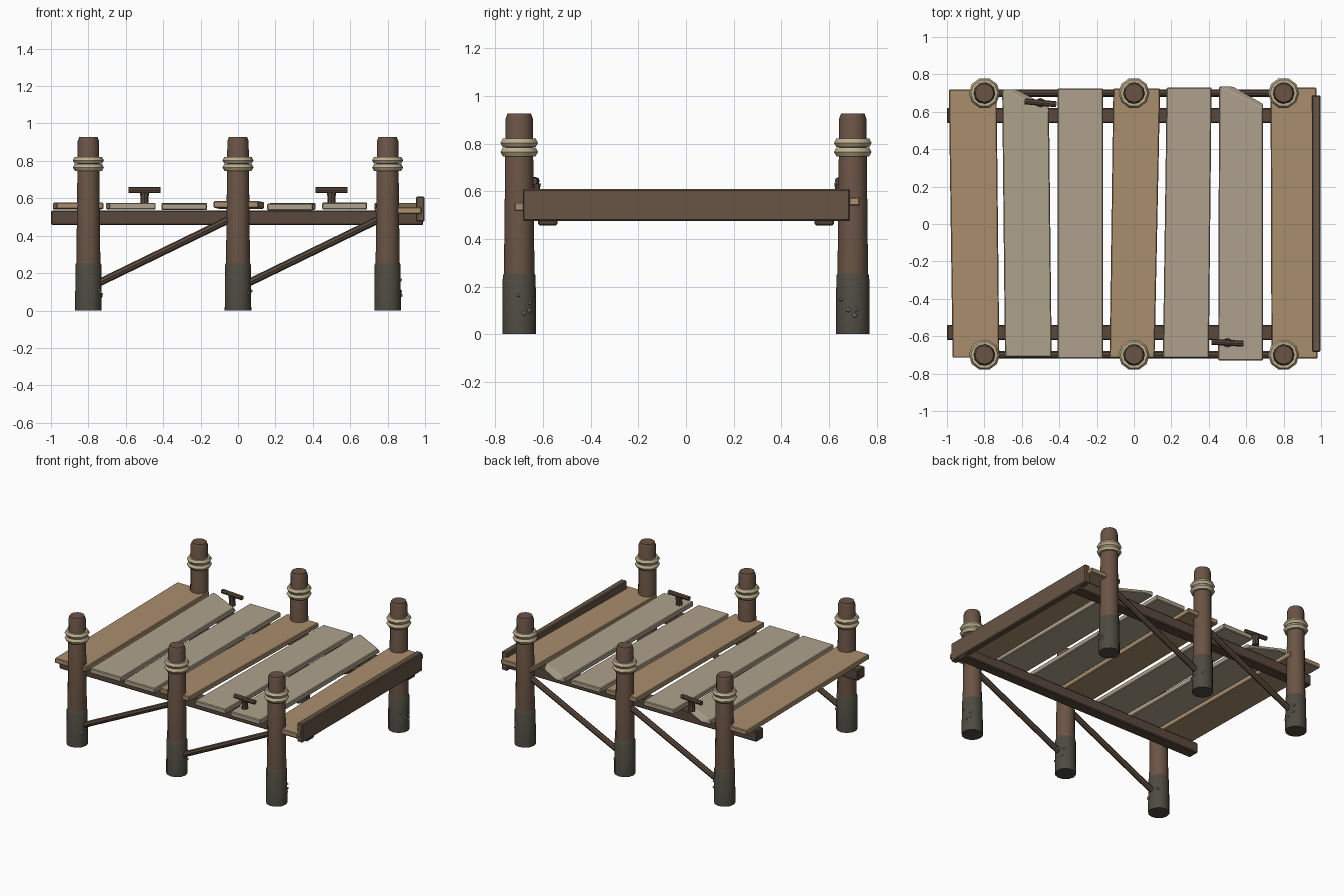
import bpy, bmesh, math, random
from mathutils import Vector, Matrix

if "Cube" in bpy.data.objects:
    bpy.data.objects.remove(bpy.data.objects["Cube"])

random.seed(4)

def mat(name, r, g, b):
    m = bpy.data.materials.new(name)
    m.diffuse_color = (r, g, b, 1)
    m.use_nodes = True
    m.node_tree.nodes["Principled BSDF"].inputs["Base Color"].default_value = m.diffuse_color
    return m

WOOD = mat("post wood", 0.145, 0.088, 0.06)
DARK = mat("beam wood", 0.10, 0.065, 0.045)
BUMP = mat("bumper wood", 0.135, 0.09, 0.058)
WET = mat("wet wood", 0.075, 0.07, 0.052)
TAN = mat("tan plank", 0.40, 0.27, 0.155)
GREY = mat("weathered plank", 0.43, 0.36, 0.265)
ROPE = mat("rope", 0.50, 0.42, 0.27)
SHELL = mat("barnacle", 0.35, 0.33, 0.29)

def finish(name, bm, m, smooth=True, bevel=0):
    bmesh.ops.recalc_face_normals(bm, faces=bm.faces)
    me = bpy.data.meshes.new(name)
    bm.to_mesh(me)
    bm.free()
    ob = bpy.data.objects.new(name, me)
    bpy.context.collection.objects.link(ob)
    me.materials.append(m)
    if bevel:
        b = ob.modifiers.new("bevel", 'BEVEL')
        b.width, b.segments = bevel, 1
    if smooth:
        bpy.ops.object.select_all(action='DESELECT')
        ob.select_set(True)
        bpy.context.view_layer.objects.active = ob
        bpy.ops.object.shade_smooth_by_angle(angle=math.radians(40))
    return ob

def lathe(name, profile, loc, m, n=12, closed=False):
    """Rings of (radius, z) joined up; closed profiles make a torus."""
    bm = bmesh.new()
    rings = [[bm.verts.new((loc[0] + r * math.cos(2 * math.pi * i / n),
                            loc[1] + r * math.sin(2 * math.pi * i / n),
                            loc[2] + z)) for i in range(n)] for r, z in profile]
    pairs = list(zip(rings, rings[1:]))
    if closed:
        pairs.append((rings[-1], rings[0]))
    else:
        bm.faces.new(rings[0])
        bm.faces.new(rings[-1])
    for a, b in pairs:
        for i in range(n):
            j = (i + 1) % n
            bm.faces.new((a[i], a[j], b[j], b[i]))
    return finish(name, bm, m)

def rod(name, a, b, r, m, n=8):
    a, b = Vector(a), Vector(b)
    d = b - a
    bm = bmesh.new()
    mx = Matrix.Translation((a + b) / 2) @ d.to_track_quat('Z', 'Y').to_matrix().to_4x4()
    bmesh.ops.create_cone(bm, cap_ends=True, segments=n, radius1=r, radius2=r,
                          depth=d.length, matrix=mx)
    return finish(name, bm, m)

def box(name, lo, hi, m, bevel=0.006):
    lo, hi = Vector(lo), Vector(hi)
    bm = bmesh.new()
    bmesh.ops.create_cube(bm, size=1, matrix=Matrix.Translation((lo + hi) / 2)
                          @ Matrix.Diagonal((*(hi - lo), 1)))
    return finish(name, bm, m, smooth=False, bevel=bevel)

def plank(name, front, back, y0, y1, z0, z1, m, chip=False):
    """front/back are (x min, x max) at each end; z0/z1 are the end mid heights."""
    h = 0.018
    bm = bmesh.new()
    layers = []
    for s in (-1, 1):
        c = 0.09 if s < 0 else 0.115
        p = [(front[0], y0, z0), (front[1], y0, z0)]
        if chip:   # broken back corner
            cut = back[0] + (0.08 if s < 0 else 0.015)
            p += [(back[1], y1 - c, z1), (cut, y1, z1)]
        else:
            p += [(back[1], y1, z1)]
        p += [(back[0], y1, z1)]
        layers.append([bm.verts.new((x, y, z + s * h)) for x, y, z in p])
    lo, hi = layers
    bm.faces.new(lo)
    bm.faces.new(hi)
    for i in range(len(lo)):
        j = (i + 1) % len(lo)
        bm.faces.new((lo[i], lo[j], hi[j], hi[i]))
    finish(name, bm, m, smooth=False, bevel=0.005)

# Posts with wet feet, double rope and barnacles
for sy, side in ((-1, "front"), (1, "back")):
    for k, x in enumerate((-0.8, 0, 0.8)):
        y = 0.7 * sy
        tag = f"{side}_{k + 1}"
        lathe("post_" + tag, [(0.064, 0.24), (0.064, 0.27), (0.057, 0.905), (0.049, 0.927)],
              (x, y, 0), WOOD)
        lathe("post_foot_" + tag, [(0.071, 0), (0.069, 0.245), (0.064, 0.255)], (x, y, 0), WET)
        for z in (0.765, 0.803):
            ring = [(0.062 + 0.021 * math.cos(t * math.pi / 3),
                     0.021 * math.sin(t * math.pi / 3)) for t in range(6)]
            lathe("rope_" + tag, ring, (x, y, z), ROPE, n=10, closed=True)
        bm = bmesh.new()
        for _ in range(4):
            a = random.uniform(-0.9, 0.9)
            bmesh.ops.create_icosphere(bm, subdivisions=1, radius=random.uniform(0.008, 0.012),
                matrix=Matrix.Translation((x + 0.07 * math.cos(a), y + 0.07 * math.sin(a),
                                           random.uniform(0.07, 0.17))))
        finish("barnacles_" + tag, bm, SHELL)

    # Long beam and diagonal braces on each side
    box("beam_" + side, (-1, 0.58 * sy - 0.041, 0.457), (0.99, 0.58 * sy + 0.041, 0.534), DARK)
    for x in (-0.8, 0):
        rod("brace_" + side, (x + 0.04, 0.7 * sy, 0.14), (x + 0.78, 0.7 * sy, 0.5), 0.02, DARK)

# Deck planks: front x range, back x range, y range, end heights
plank("plank_1", (-0.97, -0.72), (-0.99, -0.735), -0.715, 0.72, 0.56, 0.558, TAN)
plank("plank_2", (-0.69, -0.44), (-0.705, -0.455), -0.71, 0.72, 0.558, 0.558, GREY, True)
plank("plank_3", (-0.41, -0.165), (-0.41, -0.165), -0.72, 0.725, 0.555, 0.557, GREY)
plank("plank_4", (-0.13, 0.11), (-0.11, 0.14), -0.715, 0.725, 0.567, 0.562, TAN)
plank("plank_5", (0.155, 0.40), (0.175, 0.415), -0.715, 0.73, 0.553, 0.557, GREY)
plank("plank_6", (0.45, 0.69), (0.455, 0.69), -0.73, 0.735, 0.558, 0.56, GREY, True)
plank("plank_7", (0.735, 0.98), (0.73, 0.975), -0.72, 0.73, 0.534, 0.557, TAN)

# End bumper board
box("end_bumper", (0.952, -0.685, 0.475), (0.997, 0.688, 0.61), BUMP)

# Mooring cleats
for x, y, turn in ((-0.5, 0.648, -0.008), (0.5, -0.635, -0.005)):
    lathe("cleat_stem", [(0.024, 0.565), (0.02, 0.6), (0.026, 0.632)], (x, y, 0), DARK, n=8)
    rod("cleat_bar", (x - 0.085, y - turn, 0.643), (x + 0.085, y + turn, 0.643), 0.016, DARK)
